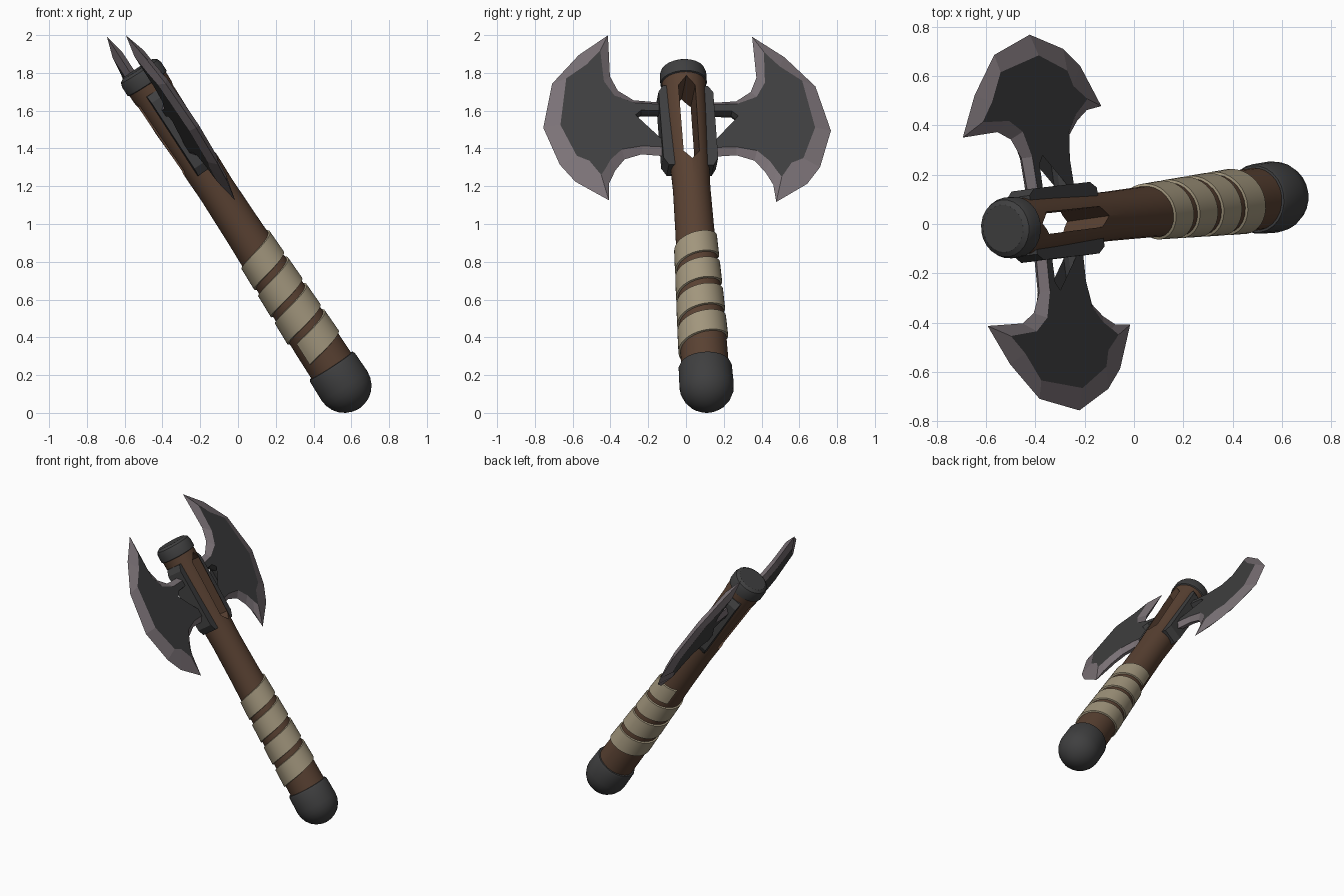
import bpy, bmesh, math
from mathutils import Vector, Matrix

if "Cube" in bpy.data.objects:
    bpy.data.objects.remove(bpy.data.objects["Cube"])

# Local frame of the tilted axe: X = blade direction, Y = blade normal, Z = along the handle
d = Vector((-0.652, -0.076, 1)).normalized()
b = Vector((-0.131, 0.991, -0.01))
b = (b - d * b.dot(d)).normalized()
n = d.cross(b)
M = Matrix((b, n, d)).transposed().to_4x4()
M.translation = Vector((0.005, 0.044, 1.0))


def mat(name, rgb):
    m = bpy.data.materials.new(name)
    m.diffuse_color = (*rgb, 1)
    m.use_nodes = True
    m.node_tree.nodes["Principled BSDF"].inputs["Base Color"].default_value = m.diffuse_color
    return m


WOOD = mat("brown_wood", (0.10, 0.053, 0.032))
IRON = mat("dark_iron", (0.05, 0.05, 0.051))
EDGE = mat("pale_edge", (0.20, 0.17, 0.185))
CLOTH = mat("cream_cloth", (0.36, 0.305, 0.205))


def finish(name, bm, mats, smooth=None):
    bmesh.ops.recalc_face_normals(bm, faces=bm.faces)
    me = bpy.data.meshes.new(name)
    bm.to_mesh(me)
    bm.free()
    for m in mats:
        me.materials.append(m)
    ob = bpy.data.objects.new(name, me)
    bpy.context.collection.objects.link(ob)
    ob.matrix_world = M
    bpy.ops.object.select_all(action='DESELECT')
    ob.select_set(True)
    bpy.context.view_layer.objects.active = ob
    if smooth:
        bpy.ops.object.shade_smooth_by_angle(angle=math.radians(smooth))
    return ob


def bridge(bm, A, B, closed=True):
    k = len(A)
    return [bm.faces.new((A[i], A[(i + 1) % k], B[(i + 1) % k], B[i]))
            for i in range(k if closed else k - 1)]


def lathe(name, prof, m, seg=24):
    # prof: (radius, height) pairs
    bm = bmesh.new()
    rings = [[bm.verts.new((r * math.cos(2 * math.pi * i / seg),
                            r * math.sin(2 * math.pi * i / seg), t))
              for i in range(seg)] for r, t in prof]
    for A, B in zip(rings, rings[1:]):
        bridge(bm, A, B)
    bm.faces.new(rings[0])
    bm.faces.new(rings[-1])
    return finish(name, bm, [m], 35)


def slab(name, poly, h, m):
    # polygon in (X, Z) extruded along Y by +-h
    bm = bmesh.new()
    A, B = [[bm.verts.new((u, y, t)) for u, t in poly] for y in (-h, h)]
    bridge(bm, A, B)
    bm.faces.new(A)
    bm.faces.new(B)
    return finish(name, bm, [m])


HANDLE = [(0.127, -0.95), (0.125, -0.75), (0.113, -0.35), (0.104, -0.05),
          (0.100, 0.22), (0.106, 0.45), (0.113, 0.70), (0.117, 0.92)]


def handle_r(t):
    for (r0, t0), (r1, t1) in zip(HANDLE, HANDLE[1:]):
        if t <= t1:
            return r0 + (r1 - r0) * (t - t0) / (t1 - t0)
    return HANDLE[-1][0]


# Handle with a pointed through-slot
handle = lathe("handle", HANDLE, WOOD)
cutter = slab("slot_cutter", [(0, 0.35), (0.042, 0.40), (0.045, 0.81), (0, 0.865),
                              (-0.045, 0.81), (-0.042, 0.40)], 0.3, WOOD)
cutter.hide_render = True
mod = handle.modifiers.new("slot", 'BOOLEAN')
mod.operation = 'DIFFERENCE'
mod.solver = 'EXACT'
mod.object = cutter
bpy.context.view_layer.objects.active = handle
bpy.ops.object.modifier_apply(modifier="slot")
bpy.data.objects.remove(cutter)

# Top cap and rounded pommel
lathe("top_cap", [(0.110, 0.885), (0.124, 0.892), (0.124, 0.945), (0.116, 0.968),
                  (0.096, 0.982)], IRON)
dome = [(0.145 * math.cos(a), -1.023 - 0.145 * math.sin(a))
        for a in [math.radians(x) for x in (0, 15, 30, 45, 60, 75, 86)]]
lathe("pommel", [(0.12, -0.895), (0.136, -0.897), (0.142, -0.91)] + dome, IRON)

# Spiral cloth grip
bm = bmesh.new()
rows = []
for deg in range(-30, 1311, 10):
    a = math.radians(deg)
    tc = -0.183 - 0.17 * (deg - 90) / 360
    row = []
    for off, lift in ((0.068, -0.005), (0.064, 0.010), (-0.064, 0.010), (-0.068, -0.005)):
        r = handle_r(tc + off) + lift
        row.append(bm.verts.new((r * math.cos(a), -r * math.sin(a), tc + off)))
    rows.append(row)
for A, B in zip(rows, rows[1:]):
    bridge(bm, A, B)
bm.faces.new(rows[0])
bm.faces.new(rows[-1])
finish("grip_wrap", bm, [CLOTH], 35)

# Blade outlines (X, Z): sharp rim and raised face, with the slot as the last 6 points
RIM = [(.10, .765), (.274, .78), (.355, .84), (.391, .931), (.385, 1.19), (.549, 1.063),
       (.703, .88), (.768, .60), (.695, .368), (.619, .261), (.447, .145), (.438, .254),
       (.40, .335), (.347, .405), (.254, .438), (.10, .425),
       (.10, .53), (.24, .53), (.285, .572), (.285, .645), (.24, .69), (.10, .69)]
FACE = [(.10, .735), (.274, .745), (.38, .79), (.43, .88), (.437, 1.075), (.515, .985),
        (.63, .895), (.68, .60), (.605, .405), (.54, .375), (.482, .285), (.455, .33),
        (.425, .385), (.36, .45), (.25, .472), (.10, .465),
        (.10, .522), (.243, .522), (.293, .566), (.293, .651), (.243, .698), (.10, .698)]
PLATE = [(.085, .34), (.12, .34), (.146, .385), (.146, .80), (.12, .84), (.085, .84)]

for side, s in (("left", -1), ("right", 1)):
    bm = bmesh.new()
    rim = [bm.verts.new((s * u, 0, t)) for u, t in RIM]
    for y in (-0.03, 0.03):
        ring = [bm.verts.new((s * u, y, t)) for u, t in FACE]
        for i, f in enumerate(bridge(bm, rim, ring)):
            f.material_index = 1 if i < 15 else 0
        bm.faces.new(ring)
    bmesh.ops.triangulate(bm, faces=[f for f in bm.faces if len(f.verts) > 4])
    finish(side + "_blade", bm, [IRON, EDGE])
    # Mounting plate on the handle side
    slab(side + "_mount_plate", [(s * u, t) for u, t in PLATE], 0.055, IRON)
